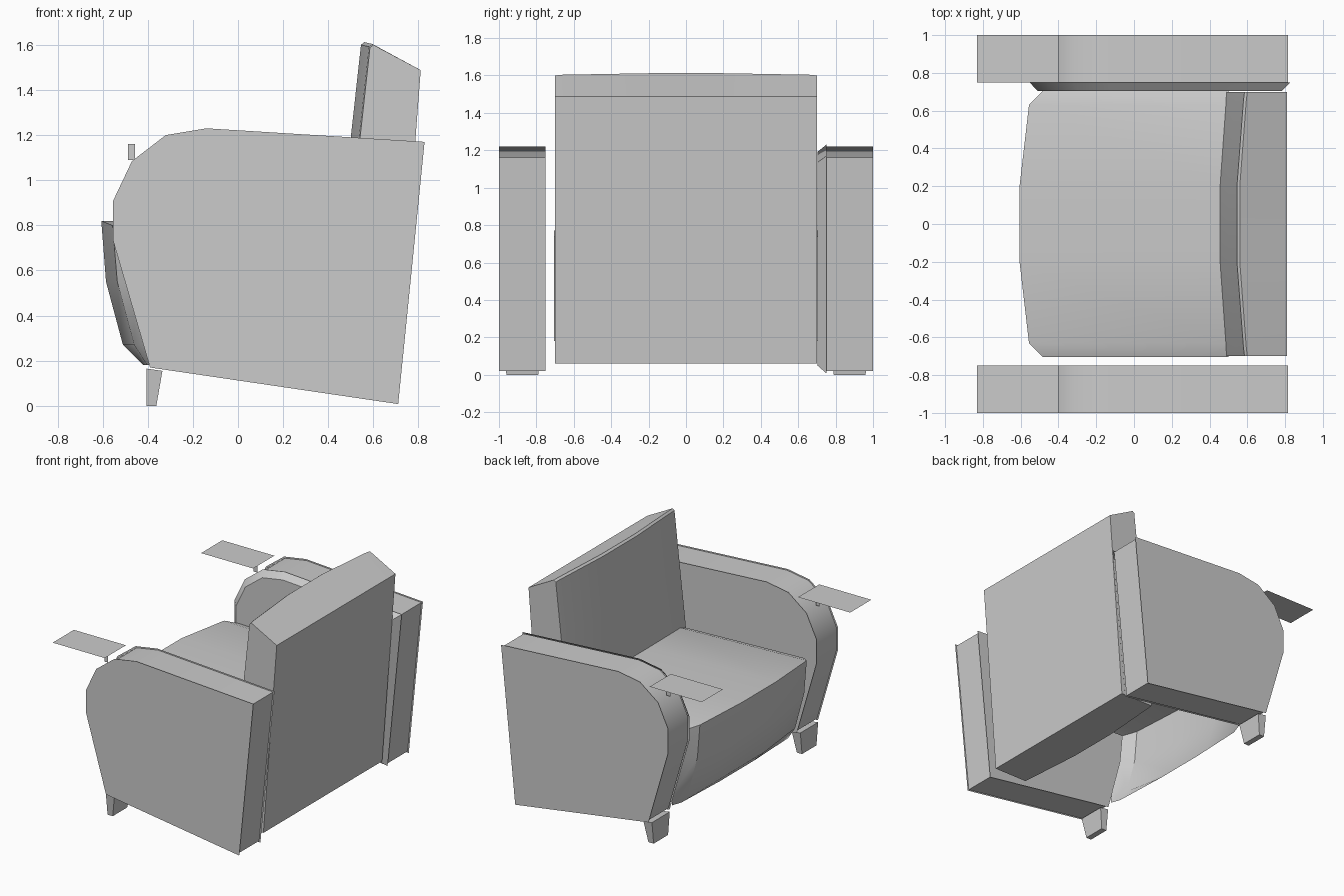
import bpy, math

if "Cube" in bpy.data.objects:
    bpy.data.objects.remove(bpy.data.objects["Cube"])

def make(name, verts, faces, smooth=True):
    me = bpy.data.meshes.new(name)
    me.from_pydata(verts, [], faces)
    me.update()
    ob = bpy.data.objects.new(name, me)
    bpy.context.collection.objects.link(ob)
    if smooth:
        bpy.ops.object.select_all(action='DESELECT')
        ob.select_set(True)
        bpy.context.view_layer.objects.active = ob
        bpy.ops.object.shade_smooth_by_angle(angle=math.radians(35))
    return ob

def loft(name, rings, closed=True, caps=False, smooth=True):
    n = len(rings[0])
    verts = [v for r in rings for v in r]
    faces = []
    for i in range(len(rings) - 1):
        for j in range(n if closed else n - 1):
            k = (j + 1) % n
            faces.append((i*n + j, i*n + k, (i+1)*n + k, (i+1)*n + j))
    if caps:
        faces.append(tuple(reversed(range(n))))
        faces.append(tuple(range((len(rings)-1)*n, len(rings)*n)))
    return make(name, verts, faces, smooth)

def ring(profile, y, scale=1.0, c=(0.12, 0.64)):
    return [(c[0] + (x-c[0])*scale, y, c[1] + (z-c[1])*scale) for x, z in profile]

# Arm side outline (x, z)
arm = [(-.39, .17), (.71, .008), (.827, 1.17), (-.14, 1.23), (-.32, 1.2),
       (-.47, 1.085), (-.553, .91), (-.553, .73)]

for side, s in (("left", -1), ("right", 1)):
    # Arm rim between two slightly larger side panels
    loft(side + "_arm_rim", [ring(arm, s*.75, .982), ring(arm, s*1.0, .982)])
    make(side + "_arm_outer_panel", ring(arm, s*1.0), [tuple(range(len(arm)))], False)
    if s < 0:
        make("left_arm_inner_panel", ring(arm, -.75), [tuple(range(len(arm)))], False)
    else:
        p = loft("right_arm_inner_panel", [ring(arm, .75), ring(arm, .703, .935)])
        make("right_arm_inner_pad", ring(arm, .703, .935), [tuple(range(len(arm)))], False)
    # Flat leaf and its small bracket at the front of the arm
    make(side + "_arm_leaf", [(-.83, s*.75, 1.185), (-.4, s*.75, 1.185),
         (-.4, s, 1.185), (-.83, s, 1.185)], [(0, 1, 2, 3)], False)
    make(side + "_leaf_bracket", [(-.488, s*.88, 1.09), (-.456, s*.88, 1.09),
         (-.456, s*.88, 1.16), (-.488, s*.88, 1.16)], [(0, 1, 2, 3)], False)
    # Tapered front foot
    top = [(-.405, s*.77, .165), (-.335, s*.77, .155), (-.335, s*.98, .155), (-.405, s*.98, .165)]
    bot = [(-.405, s*.79, 0), (-.362, s*.79, 0), (-.362, s*.96, 0), (-.405, s*.96, 0)]
    loft(side + "_front_foot", [bot, top], caps=True, smooth=False)

# Backrest: bulged front, sloping top, closed ends
back_front = [(.385, .06), (.455, .78), (.501, 1.2), (.545, 1.6), (.56, 1.612)]
back_rear = [(.81, 1.488), (.70, .06)]
rings = []
for y, dx, dz in ((-.7, .04, .012), (-.66, .035, .008), (-.2, 0, 0),
                  (.2, 0, 0), (.66, .035, .008), (.7, .04, .012)):
    rings.append([(x + dx, y, z - (dz if z > 1 else 0)) for x, z in back_front]
                 + [(x, y, z) for x, z in back_rear])
loft("backrest", rings, caps=True)

# Seat: open shell of top and curved front with rounded ends
seat = [(.5, .785), (-.606, .82), (-.585, .55), (-.51, .27), (-.42, .18)]
rings = []
for y, dx, dz in ((-.705, .125, .05), (-.63, .05, .02), (-.2, 0, 0),
                  (.2, 0, 0), (.63, .05, .02), (.705, .125, .05)):
    r = []
    for i, (x, z) in enumerate(seat):
        f = 0 if i == 0 else (.35 if i == 4 else 1)
        r.append((x + dx*f, y, z - (dz if i < 2 else 0)))
    rings.append(r)
loft("seat", rings, closed=False)
